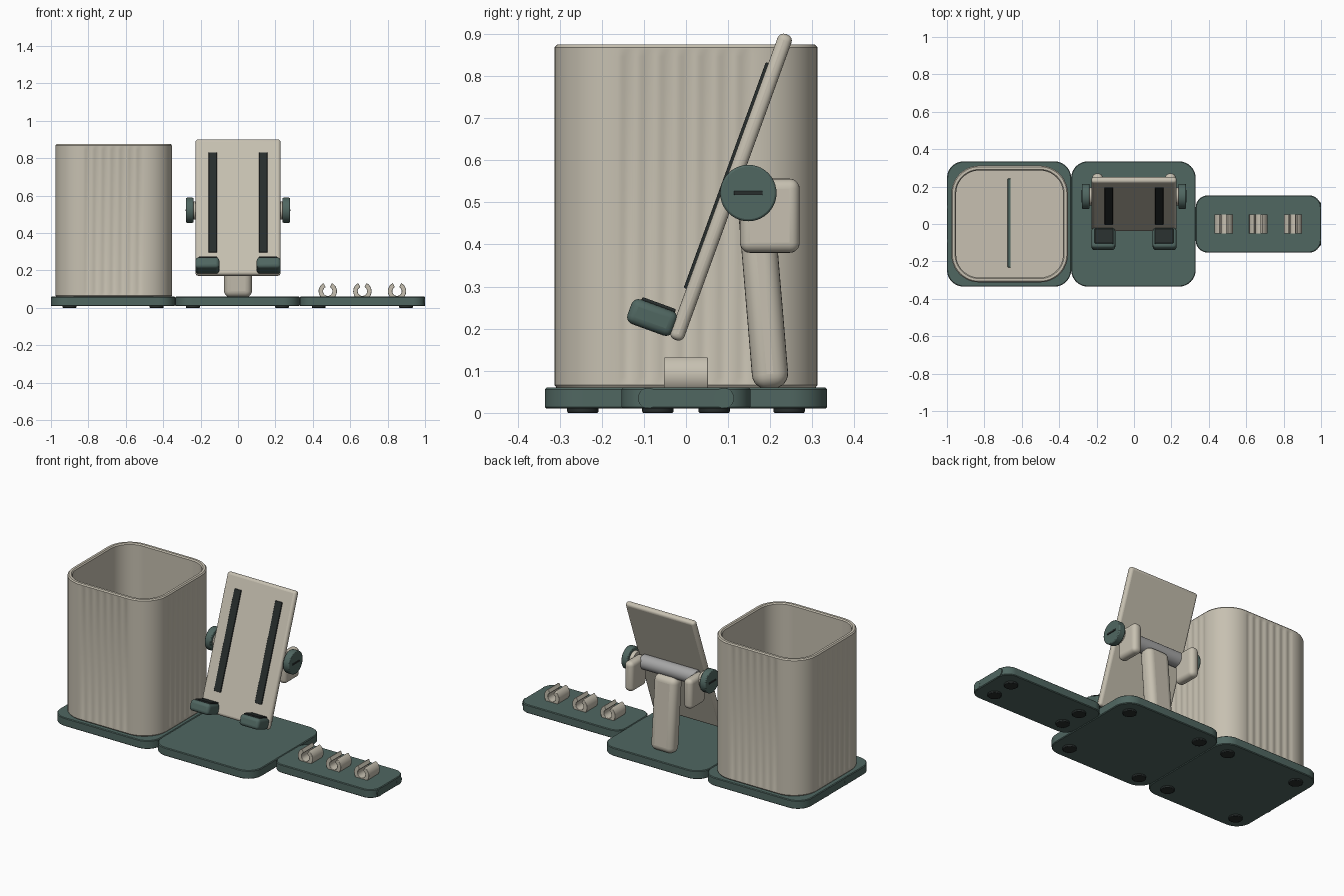
import bpy, bmesh
from math import sin, cos, pi, radians
from mathutils import Vector, Matrix

if "Cube" in bpy.data.objects:
    bpy.data.objects.remove(bpy.data.objects["Cube"])


def material(name, rgb):
    m = bpy.data.materials.new(name)
    m.diffuse_color = (*rgb, 1)
    m.use_nodes = True
    m.node_tree.nodes["Principled BSDF"].inputs["Base Color"].default_value = m.diffuse_color
    return m


GREEN = material("green", (0.08, 0.135, 0.12))
CREAM = material("cream", (0.57, 0.53, 0.44))
DARK = material("dark_rubber", (0.02, 0.026, 0.025))
GREY = material("grey_metal", (0.38, 0.38, 0.38))


def finish(name, bm, mat, bevel=0, segments=3):
    bmesh.ops.recalc_face_normals(bm, faces=bm.faces)
    me = bpy.data.meshes.new(name)
    bm.to_mesh(me)
    bm.free()
    ob = bpy.data.objects.new(name, me)
    bpy.context.collection.objects.link(ob)
    me.materials.append(mat)
    if bevel:
        mod = ob.modifiers.new("bevel", 'BEVEL')
        mod.width, mod.segments = bevel, segments
        mod.limit_method, mod.angle_limit = 'ANGLE', radians(40)
    bpy.ops.object.select_all(action='DESELECT')
    ob.select_set(True)
    bpy.context.view_layer.objects.active = ob
    bpy.ops.object.shade_smooth_by_angle(angle=radians(35))
    return ob


def box(name, center, size, mat, bevel=0.0, tilt=0.0, segments=4):
    bm = bmesh.new()
    bmesh.ops.create_cube(bm, size=1, matrix=Matrix.Diagonal((*size, 1)))
    ob = finish(name, bm, mat, bevel, segments)
    ob.location, ob.rotation_euler.x = center, radians(tilt)
    return ob


def cylinder(name, center, r, depth, mat, axis='Z', bevel=0.0):
    bm = bmesh.new()
    rot = Matrix.Rotation(pi / 2, 4, 'Y') if axis == 'X' else Matrix()
    bmesh.ops.create_cone(bm, cap_ends=True, segments=40, radius1=r, radius2=r,
                          depth=depth, matrix=rot)
    ob = finish(name, bm, mat, bevel, 2)
    ob.location = center
    return ob


def outline(hx, hy, r, side=1, ripple=0.0, waves=7):
    """Rounded rectangle; straight sides may carry shallow ripples."""
    pts = []
    corners = [(1, -1), (1, 1), (-1, 1), (-1, -1)]
    for k, (sx, sy) in enumerate(corners):
        c = Vector((sx * (hx - r), sy * (hy - r)))
        for i in range(13):
            a = -pi / 2 + k * pi / 2 + i * pi / 24
            pts.append(c + r * Vector((cos(a), sin(a))))
        nx, ny = corners[(k + 1) % 4]
        end_a = k * pi / 2
        n = Vector((cos(end_a), sin(end_a)))
        nxt = Vector((nx * (hx - r), ny * (hy - r))) + r * n
        start = pts[-1].copy()
        for i in range(1, side):
            t = i / side
            pts.append(start.lerp(nxt, t) - n * ripple * (1 - cos(2 * pi * waves * t)) / 2)
    return pts


def loft(name, rings, center, mat, bevel=0):
    """Skin stacked (points, z) rings and cap both ends."""
    bm = bmesh.new()
    rows = [[bm.verts.new((p.x + center[0], p.y + center[1], z)) for p in pts]
            for pts, z in rings]
    n = len(rows[0])
    for a, b in zip(rows, rows[1:]):
        for i in range(n):
            bm.faces.new((a[i], a[(i + 1) % n], b[(i + 1) % n], b[i]))
    bm.faces.new(rows[0][::-1])
    bm.faces.new(rows[-1])
    return finish(name, bm, mat, bevel)


# Three base tiles with rubber feet
tiles = [("cup_base", -0.668, 0.332, 0.335, 0.09, 0.233, 0.245),
         ("stand_base", -0.003, 0.333, 0.335, 0.09, 0.238, 0.245),
         ("clip_base", 0.665, 0.335, 0.153, 0.065, 0.233, 0.067)]
for name, x, hx, hy, r, fx, fy in tiles:
    b = 0.004
    small = outline(hx - b, hy - b, r - b)
    full = outline(hx, hy, r)
    loft(name, [(small, 0.01), (full, 0.01 + b), (full, 0.06 - b), (small, 0.06)], (x, 0), GREEN)
    for sx in (-1, 1):
        for sy in (-1, 1):
            cylinder(name + "_foot", (x + sx * fx, sy * fy, 0.008), 0.037, 0.016, DARK, bevel=0.003)

# Joining magnets on the outer ends
for x in (-0.995, 0.995):
    for y in (-0.09, 0.09):
        cylinder("joining_magnet", (x, y, 0.035), 0.024, 0.011, GREEN, 'X')

# Rippled cup with hollow inside
H, R, S = 0.312, 0.15, 56


def ring(d, ripple=0.0):
    return outline(H - d, H - d, R - d, S, ripple)


loft("cup", [(ring(0.006), 0.058), (ring(0), 0.066), (ring(0), 0.07), (ring(0, 0.005), 0.085),
             (ring(0, 0.005), 0.845), (ring(0), 0.862), (ring(0), 0.868), (ring(0.006), 0.875),
             (ring(0.02), 0.875), (ring(0.026), 0.868), (ring(0.026), 0.09)], (-0.665, 0), CREAM)
box("cup_floor_strip", (-0.667, 0.005, 0.092), (0.016, 0.475, 0.012), GREEN, 0.003)

# Phone stand: stalk, hinge and leaning plate
LEAN = -20
plate_c = Vector((0, 0.107, 0.536))
lean = Matrix.Rotation(radians(LEAN), 3, 'X')


def on_plate(x, out, up):
    return plate_c + lean @ Vector((x, -out, up))


box("stalk", (0, 0.184, 0.277), (0.15, 0.086, 0.44), CREAM, 0.035, 4.8, 6)
box("back_plate", plate_c, (0.455, 0.035, 0.772), CREAM, 0.015, LEAN)
cylinder("hinge_barrel", (0, 0.148, 0.52), 0.042, 0.36, GREY, 'X', 0.003)
for s in (-1, 1):
    box("hinge_cheek", (s * 0.195, 0.199, 0.468), (0.056, 0.142, 0.176), CREAM, 0.024, 0, 5)
    cylinder("knob_collar", (s * 0.23, 0.148, 0.52), 0.048, 0.03, CREAM, 'X')
    cylinder("knob", (s * 0.258, 0.148, 0.522), 0.067, 0.04, GREEN, 'X', 0.005)
    box("knob_grip", (s * 0.278, 0.148, 0.522), (0.008, 0.068, 0.01), DARK, 0.002)
    box("grip_strip", on_plate(s * 0.135, 0.019, 0.022), (0.045, 0.01, 0.57), DARK, 0.003, LEAN)
    box("phone_hook", on_plate(s * 0.164, 0.07, -0.355), (0.128, 0.115, 0.062), GREEN, 0.018, LEAN)
    box("hook_pad", on_plate(s * 0.16, 0.066, -0.322), (0.1, 0.085, 0.01), DARK, 0.004, LEAN)

# Cable clips: open rings on the small base
for x in (0.48, 0.665, 0.85):
    bm = bmesh.new()
    gap, n = radians(27), 28
    angles = [pi / 2 + gap + (2 * pi - 2 * gap) * i / n for i in range(n + 1)]
    sect = [[bm.verts.new((x + r * cos(a), y, 0.089 + r * sin(a)))
             for r, y in ((0.049, -0.052), (0.025, -0.052), (0.025, 0.052), (0.049, 0.052))]
            for a in angles]
    for p, q in zip(sect, sect[1:]):
        for i in range(4):
            bm.faces.new((p[i], p[(i + 1) % 4], q[(i + 1) % 4], q[i]))
    bm.faces.new(sect[0])
    bm.faces.new(sect[-1][::-1])
    finish("cable_clip", bm, CREAM, 0.002, 2)
